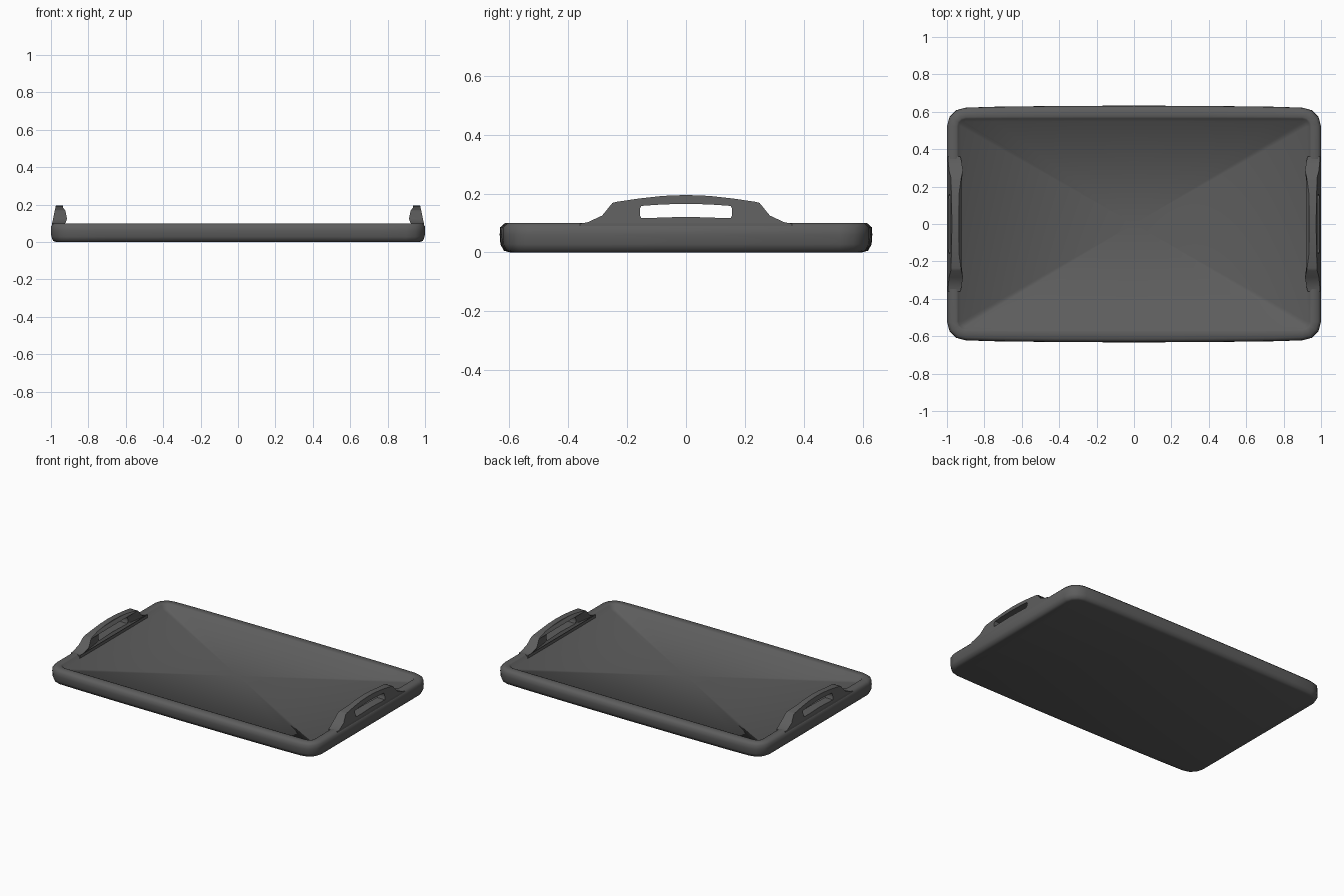
import bpy, bmesh, math

if "Cube" in bpy.data.objects:
    bpy.data.objects.remove(bpy.data.objects["Cube"])

FLOOR = 0.07
mat = bpy.data.materials.new("dark_grey")
mat.diffuse_color = (0.11, 0.11, 0.11, 1)
mat.use_nodes = True
mat.node_tree.nodes["Principled BSDF"].inputs["Base Color"].default_value = mat.diffuse_color


def smooth(obj, angle):
    bpy.ops.object.select_all(action='DESELECT')
    obj.select_set(True)
    bpy.context.view_layer.objects.active = obj
    bpy.ops.object.shade_smooth_by_angle(angle=math.radians(angle))


def ring(inset, z, hx=1.0, hy=0.622, radius=0.1, seg=3):
    """Rounded rectangle with gently bowed long sides."""
    r = max(radius - inset, 0.012)
    cx, cy = hx - inset - r, hy - inset - r
    bow = max(0.011 - inset * 0.15, 0)
    pts = []
    for k, (sx, sy) in enumerate([(1, 1), (-1, 1), (-1, -1), (1, -1)]):
        for i in range(seg + 1):
            a = math.pi / 2 * (k + i / seg)
            pts.append((sx * cx + r * math.cos(a), sy * cy + r * math.sin(a), z))
        if k in (0, 2):     # points along the long sides
            for x in (0.75, 0.42, 0.0, -0.42, -0.75):
                pts.append((sx * x, sy * (cy + r + bow * (1 - x * x)), z))
    return pts


# Tray body: lofted from underside, round the rim, down to the floor
bm = bmesh.new()
profile = [(0.03, 0.0), (0.012, 0.006), (0.002, 0.028), (0.0, 0.06),
           (0.001, 0.085), (0.016, 0.1), (0.05, 0.1), (0.06, 0.096),
           (0.075, FLOOR)]
rings = [[bm.verts.new(p) for p in ring(i, z)] for i, z in profile]
n = len(rings[0])
for a, b in zip(rings, rings[1:]):
    for i in range(n):
        j = (i + 1) % n
        bm.faces.new((a[i], a[j], b[j], b[i]))
bm.faces.new(rings[0][::-1])
floor = bm.faces.new(rings[-1])
bmesh.ops.poke(bm, faces=[floor])
bmesh.ops.recalc_face_normals(bm, faces=bm.faces)
me = bpy.data.meshes.new("tray_body")
bm.to_mesh(me)
bm.free()
tray = bpy.data.objects.new("tray_body", me)
bpy.context.collection.objects.link(tray)
me.materials.append(mat)
smooth(tray, 80)


# Handles: side outline with a grip slot, tapering upward, legs flared inward
def handle(name, side):
    half = [(0.15, 0.05), (0.27, 0.05), (0.36, 0.05), (0.36, 0.098),
            (0.335, 0.102), (0.285, 0.125), (0.25, 0.168), (0.235, 0.172),
            (0.16, 0.183), (0.08, 0.192)]
    outer = half + [(0, 0.195)] + [(-y, z) for y, z in reversed(half)]
    slot = [(0.152, 0.116), (0.157, 0.128), (0.157, 0.148), (0.152, 0.158),
            (0.08, 0.163)]
    inner = slot + [(0, 0.165)] + [(-y, z) for y, z in reversed(slot)] + [(0, 0.121)]
    cu = bpy.data.curves.new(name, 'CURVE')
    cu.dimensions = '2D'
    cu.fill_mode = 'BOTH'
    cu.extrude = 1.0
    for loop in (outer, inner):
        sp = cu.splines.new('POLY')
        sp.points.add(len(loop) - 1)
        for p, (y, z) in zip(sp.points, loop):
            p.co = (y, z, 0, 1)
        sp.use_cyclic_u = True
    tmp = bpy.data.objects.new(name + "_outline", cu)
    bpy.context.collection.objects.link(tmp)
    bpy.context.view_layer.update()
    me = bpy.data.meshes.new_from_object(tmp.evaluated_get(
        bpy.context.evaluated_depsgraph_get()))
    bpy.data.objects.remove(tmp)
    for v in me.vertices:
        y, z, w = v.co
        t = min(max((z - 0.09) / 0.105, 0), 1)
        if w > 0:       # outer face
            x = 0.996 - 0.022 * t
        else:           # inner face
            flare = max(0, 1 - abs(abs(y) - 0.27) / 0.1) * (1 - 0.6 * t)
            x = 0.93 + 0.006 * t - (0.026 * flare if z > 0.09 else 0)
        v.co = (side * x, y, z)
    bm = bmesh.new()
    bm.from_mesh(me)
    bmesh.ops.remove_doubles(bm, verts=bm.verts, dist=0.0002)
    bmesh.ops.recalc_face_normals(bm, faces=bm.faces)
    bm.to_mesh(me)
    bm.free()
    me.materials.clear()
    me.materials.append(mat)
    obj = bpy.data.objects.new(name, me)
    bpy.context.collection.objects.link(obj)
    smooth(obj, 40)


handle("handle_left", -1)
handle("handle_right", 1)
